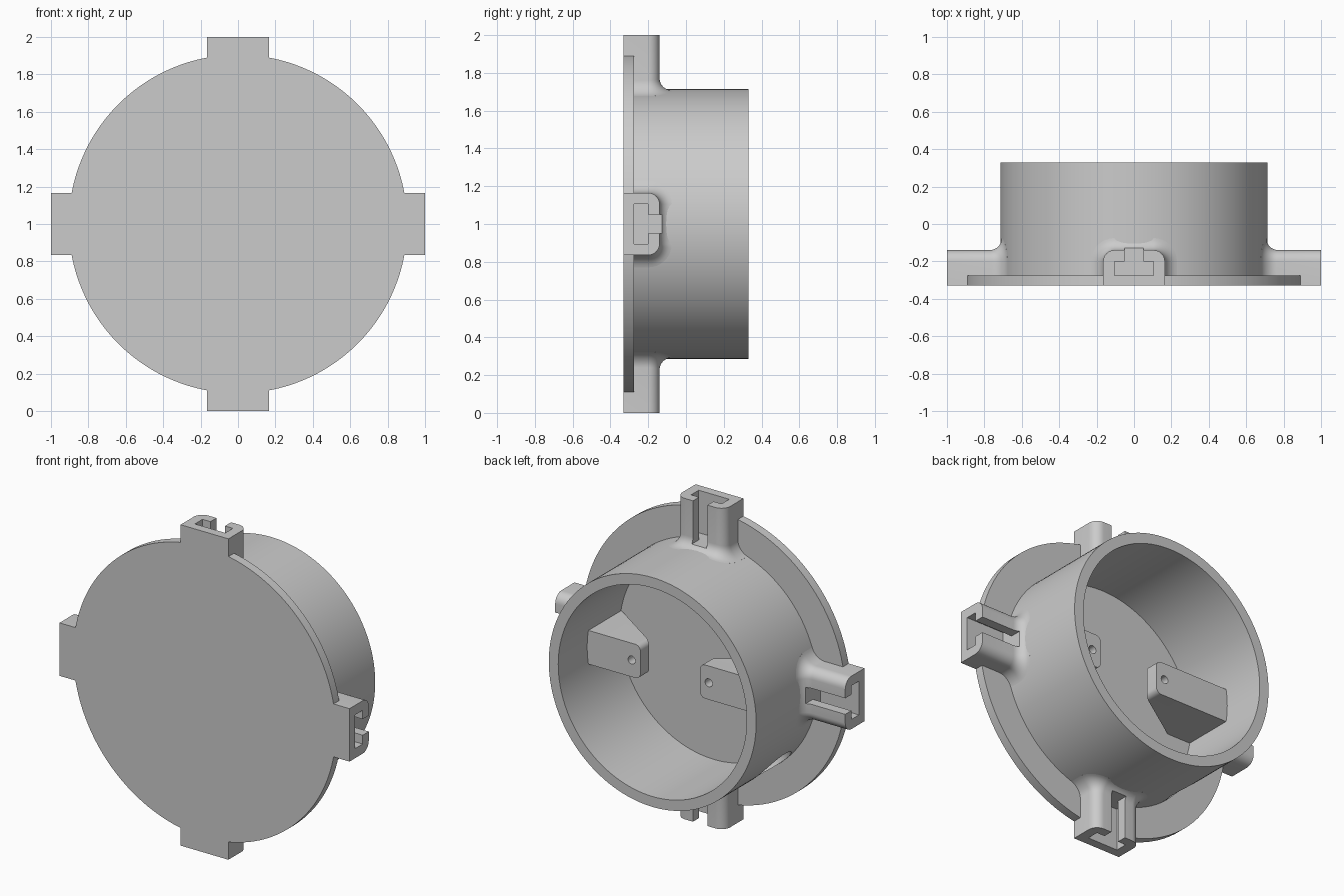
import bpy, bmesh
from math import sin, cos, pi, sqrt, radians
from mathutils import Matrix, Vector

if "Cube" in bpy.data.objects:
    bpy.data.objects.remove(bpy.data.objects["Cube"])

grey = bpy.data.materials.new("light_grey")
grey.use_nodes = True
grey.diffuse_color = (0.6, 0.6, 0.6, 1)
grey.node_tree.nodes["Principled BSDF"].inputs["Base Color"].default_value = (0.6, 0.6, 0.6, 1)

CENTRE = Matrix.Translation((0, 0, 1))
FRONT, FLOOR, BACK = -0.33, -0.275, 0.33
TUBE = 0.715


def finish(bm, name, matrix=CENTRE):
    bmesh.ops.remove_doubles(bm, verts=bm.verts, dist=1e-5)
    bmesh.ops.recalc_face_normals(bm, faces=bm.faces)
    mesh = bpy.data.meshes.new(name)
    bm.to_mesh(mesh)
    bm.free()
    mesh.materials.append(grey)
    ob = bpy.data.objects.new(name, mesh)
    bpy.context.collection.objects.link(ob)
    ob.matrix_world = matrix
    return ob


def activate(ob):
    bpy.ops.object.select_all(action='DESELECT')
    ob.select_set(True)
    bpy.context.view_layer.objects.active = ob


def cut(ob, cutter):
    cutter.hide_render = True
    mod = ob.modifiers.new("cut", 'BOOLEAN')
    mod.operation, mod.solver, mod.object = 'DIFFERENCE', 'EXACT', cutter
    activate(ob)
    bpy.ops.object.modifier_apply(modifier=mod.name)
    bpy.data.objects.remove(cutter)


def smooth(ob):
    activate(ob)
    bpy.ops.object.shade_smooth_by_angle(angle=radians(30))


def loft(rows):
    """Closed solid through rows of matching cross-section points."""
    bm = bmesh.new()
    rings = [[bm.verts.new(p) for p in row] for row in rows]
    n = len(rings[0])
    for a, b in zip(rings, rings[1:]):
        for i in range(n):
            j = (i + 1) % n
            bm.faces.new((a[i], a[j], b[j], b[i]))
    bm.faces.new(rings[0])
    bm.faces.new(rings[-1])
    return bm


def cylinder(radius, depth, matrix):
    bm = bmesh.new()
    bmesh.ops.create_cone(bm, cap_ends=True, segments=40, radius1=radius,
                          radius2=radius, depth=depth)
    return finish(bm, "cutter", CENTRE @ matrix)


# Flanged cup: closed front disc and open tube
profile = [(0, FRONT), (0.905, FRONT), (0.905, FLOOR), (TUBE, FLOOR),
           (TUBE, BACK), (0.65, BACK), (0.65, FLOOR), (0, FLOOR)]
bm = bmesh.new()
vs = [bm.verts.new((r, y, 0)) for r, y in profile]
es = [bm.edges.new(pair) for pair in zip(vs, vs[1:])]
bmesh.ops.spin(bm, geom=vs + es, cent=(0, 0, 0), axis=(0, 1, 0),
               angle=2 * pi, steps=128)
cup = finish(bm, "flanged_cup")

# Round cable hole through the lower tube wall
outward = Vector((-1, 0, -1)).normalized()
aim = outward.to_track_quat('Z', 'Y').to_matrix().to_4x4()
cut(cup, cylinder(0.135, 0.4, Matrix.Translation(outward * 0.7 + Vector((0, -0.13, 0))) @ aim))
smooth(cup)


# Four slotted lugs, flared into the tube with a fillet
def lug_section(u, flare):
    pts = [(-0.165 - flare, FRONT)]
    for side, start in ((-1, pi), (1, pi / 2)):
        for k in range(9):
            a = start - k * pi / 16
            r = 0.06 + flare
            pts.append((side * 0.105 + r * cos(a), -0.2 + r * sin(a)))
    pts.append((0.165 + flare, FRONT))
    row = []
    for w, y in pts:
        drop = TUBE - sqrt(TUBE ** 2 - w ** 2) if u < 0.9 else 0
        row.append((u - drop, y, w))
    return row


FILLET = 0.065
steps = [(1.0, 0), (TUBE + FILLET, 0)]
for k in range(1, 9):
    a = k * pi / 16
    steps.append((TUBE + FILLET * (1 - sin(a)), FILLET * (1 - cos(a))))
steps.append((0.7, FILLET))

slot = [(-0.105, FLOOR), (-0.105, -0.2), (-0.05, -0.2), (-0.05, 0.1),
        (0.05, 0.1), (0.05, -0.2), (0.105, -0.2), (0.105, FLOOR)]
for i, side in enumerate(("left", "bottom", "right", "top")):
    place = CENTRE @ Matrix.Rotation(i * pi / 2, 4, 'Y')
    lug = finish(loft([lug_section(u, f) for u, f in steps]), side + "_lug", place)
    channel = loft([[(u, y, w) for w, y in slot] for u in (0.735, 1.1)])
    cut(lug, finish(channel, "cutter", place))
    smooth(lug)


# Two inner mounting brackets with sloped undersides and screw holes
def bracket(name, side, end):
    outline = [(end, 0.045), (0.67, 0.045), (0.67, -0.3), (end + 0.35, -0.3),
               (end + 0.35, FLOOR), (end, -0.04)]
    bm = loft([[(side * x, y, z) for x, y in outline] for z in (-0.105, 0.105)])
    corners = [e for e in bm.edges
               if all(abs(abs(v.co.x) - end) < 1e-4 for v in e.verts)
               and abs(e.verts[0].co.y - e.verts[1].co.y) > 0.01]
    bmesh.ops.bevel(bm, geom=corners, offset=0.035, segments=6, profile=0.5,
                    affect='EDGES')
    ob = finish(bm, name)
    hole = Matrix.Translation((side * (end + 0.06), 0.03, 0)) @ Matrix.Rotation(pi / 2, 4, 'X')
    cut(ob, cylinder(0.025, 0.3, hole))
    smooth(ob)


bracket("left_bracket", 1, 0.283)
bracket("right_bracket", -1, 0.128)
